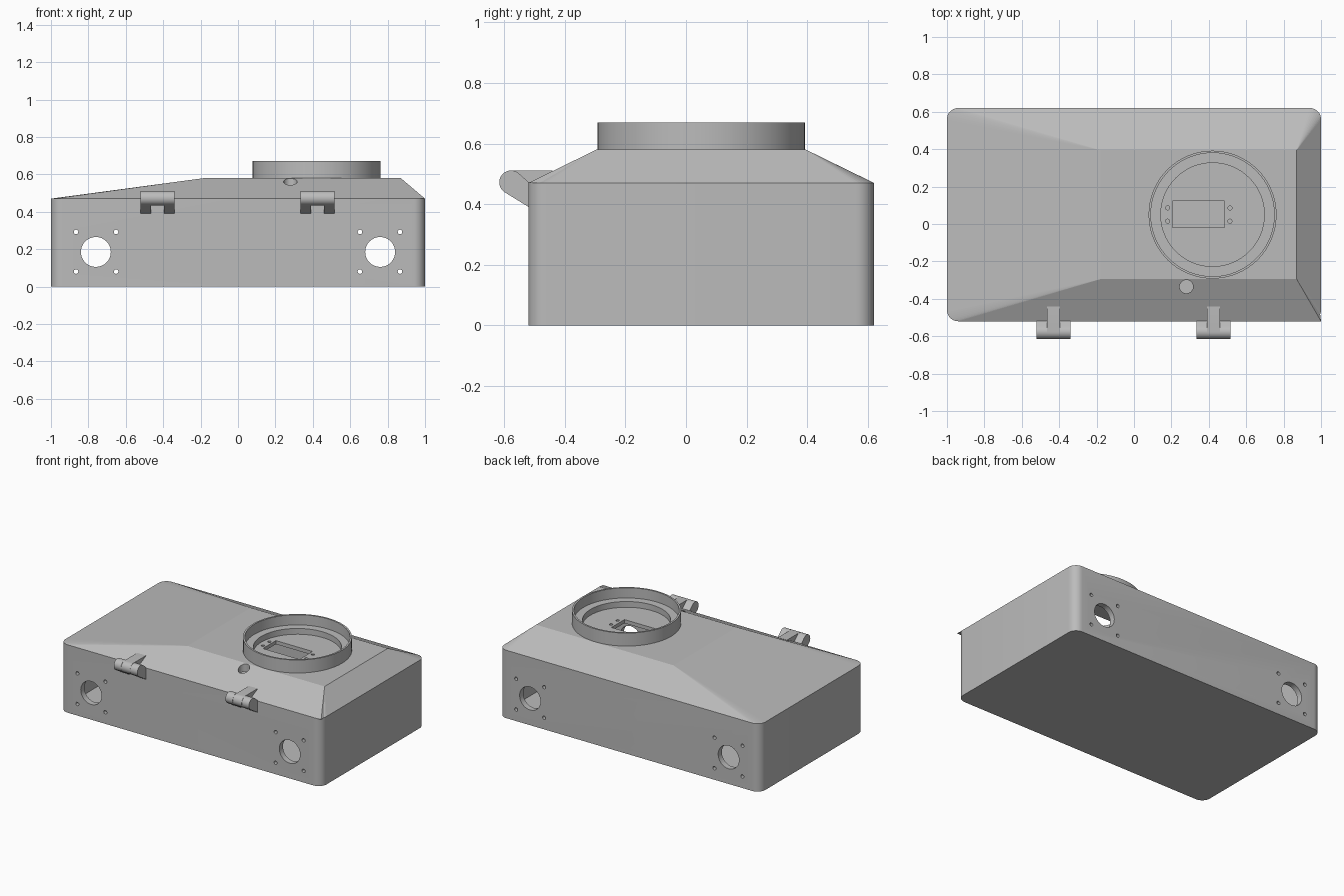
import bpy, bmesh
from math import cos, sin, pi, radians
from mathutils import Matrix, Vector

cube = bpy.data.objects.get("Cube")
if cube:
    bpy.data.objects.remove(cube, do_unlink=True)

grey = bpy.data.materials.new("light_grey")
grey.use_nodes = True
grey.diffuse_color = (0.5, 0.5, 0.5, 1)
grey.node_tree.nodes["Principled BSDF"].inputs["Base Color"].default_value = (0.5, 0.5, 0.5, 1)


def finish(name, bm):
    bmesh.ops.remove_doubles(bm, verts=bm.verts, dist=1e-5)
    bmesh.ops.recalc_face_normals(bm, faces=bm.faces)
    mesh = bpy.data.meshes.new(name)
    bm.to_mesh(mesh)
    bm.free()
    mesh.materials.append(grey)
    obj = bpy.data.objects.new(name, mesh)
    bpy.context.collection.objects.link(obj)
    return obj


def activate(obj):
    bpy.ops.object.select_all(action='DESELECT')
    obj.select_set(True)
    bpy.context.view_layer.objects.active = obj


def smooth(obj):
    activate(obj)
    bpy.ops.object.shade_smooth_by_angle(angle=radians(30))


def rounded_rect(x0, x1, y0, y1, r, n=8):
    """Counter-clockwise outline that starts at the front corner on +x."""
    centres = ((x1 - r, y0 + r, -90), (x1 - r, y1 - r, 0),
               (x0 + r, y1 - r, 90), (x0 + r, y0 + r, 180))
    return [(cx + r * cos(radians(a + 90 * i / n)), cy + r * sin(radians(a + 90 * i / n)))
            for cx, cy, a in centres for i in range(n + 1)]


def circle(cx, cy, r, n=64):
    return [(cx + r * cos(2 * pi * i / n), cy + r * sin(2 * pi * i / n)) for i in range(n)]


def loft(name, sections):
    """Closed solid through a list of (outline, height)."""
    bm = bmesh.new()
    loops = [[bm.verts.new((x, y, z)) for x, y in pts] for pts, z in sections]
    count = len(loops[0])
    for a, b in zip(loops, loops[1:]):
        for i in range(count):
            j = (i + 1) % count
            bm.faces.new((a[i], a[j], b[j], b[i]))
    bm.faces.new(loops[0])
    bm.faces.new(loops[-1])
    bmesh.ops.dissolve_degenerate(bm, dist=1e-5, edges=bm.edges)
    return finish(name, bm)


def cut(target, cutter):
    activate(target)
    mod = target.modifiers.new("cut", 'BOOLEAN')
    mod.operation = 'DIFFERENCE'
    mod.solver = 'EXACT'
    mod.object = cutter
    bpy.ops.object.modifier_apply(modifier=mod.name)
    bpy.data.objects.remove(cutter, do_unlink=True)


def rod_cutter(items):
    """Rods along y from a list of (x, z, radius)."""
    bm = bmesh.new()
    for x, z, r in items:
        bmesh.ops.create_cone(bm, cap_ends=True, segments=32, radius1=r, radius2=r, depth=2,
                              matrix=Matrix.Translation((x, 0, z)) @ Matrix.Rotation(pi / 2, 4, 'X'))
    return finish("cutter", bm)


# Hollow box with open top
outer = rounded_rect(-1, 1, -0.52, 0.62, 0.06)
inner = rounded_rect(-0.96, 0.96, -0.48, 0.58, 0.03)
box = loft("box_body", [(outer, 0), (outer, 0.47), (inner, 0.47), (inner, 0.04)])

# Round openings with four screw holes each, front and back
holes = []
for side in (-1, 1):
    holes.append((side * 0.76, 0.185, 0.08))
    holes += [(side * x, z, 0.012) for x in (0.652, 0.866) for z in (0.08, 0.292)]
cut(box, rod_cutter(holes))
smooth(box)

# Sloped hollow lid with one pointed corner
lid_edge = rounded_rect(-1, 1, -0.52, 0.62, 0.06)
for i in range(1, 6):
    lid_edge[i] = (1, -0.52)
lid = loft("sloped_lid", [
    (rounded_rect(-0.18, 0.83, -0.26, 0.36, 0), 0.54),
    (rounded_rect(-0.8, 0.93, -0.45, 0.55, 0.03), 0.47),
    (lid_edge, 0.47),
    (rounded_rect(-0.18, 0.87, -0.295, 0.395, 0), 0.58)])
dial = (0.42, 0.05)
for cx, cy, r in ((*dial, 0.3), (0.28, -0.335, 0.036)):
    hole = circle(cx, cy, r)
    cut(lid, loft("cutter", [(hole, 0.4), (hole, 0.8)]))

# Round collar with a stepped recess
collar = loft("round_collar", [(circle(*dial, r), z) for r, z in (
    (0.342, 0.535), (0.342, 0.67), (0.33, 0.67), (0.33, 0.6), (0.277, 0.6), (0.277, 0.56))])
slot = rounded_rect(0.205, 0.485, -0.02, 0.122, 0)
cut(collar, loft("cutter", [(slot, 0.5), (slot, 0.6)]))
for x in (0.18, 0.513):
    for y in (0.015, 0.086):
        screw = circle(x, y, 0.011, 16)
        cut(collar, loft("cutter", [(screw, 0.5), (screw, 0.6)]))
smooth(collar)


def hinge_part(name, x0, x1, anchors):
    """Round knuckle blended into anchor points given as (y, z)."""
    bm = bmesh.new()
    for x in (x0, x1):
        for y, z in circle(-0.577, 0.472, 0.039, 32) + anchors:
            bm.verts.new((x, y, z))
    bmesh.ops.convex_hull(bm, input=bm.verts)
    bmesh.ops.dissolve_limit(bm, angle_limit=0.01, verts=bm.verts, edges=bm.edges)
    smooth(finish(name, bm))


# Hinges: two knuckles on the box, one leaf on the lid
for label, x in (("right", -0.43), ("left", 0.425)):
    for tag, s in (("a", -1), ("b", 1)):
        hinge_part(f"{label}_hinge_knuckle_{tag}", x + s * 0.035, x + s * 0.09,
                   [(-0.515, 0.388), (-0.515, 0.469)])
    hinge_part(f"{label}_hinge_leaf", x - 0.034, x + 0.034, [(-0.44, 0.511), (-0.51, 0.46)])
